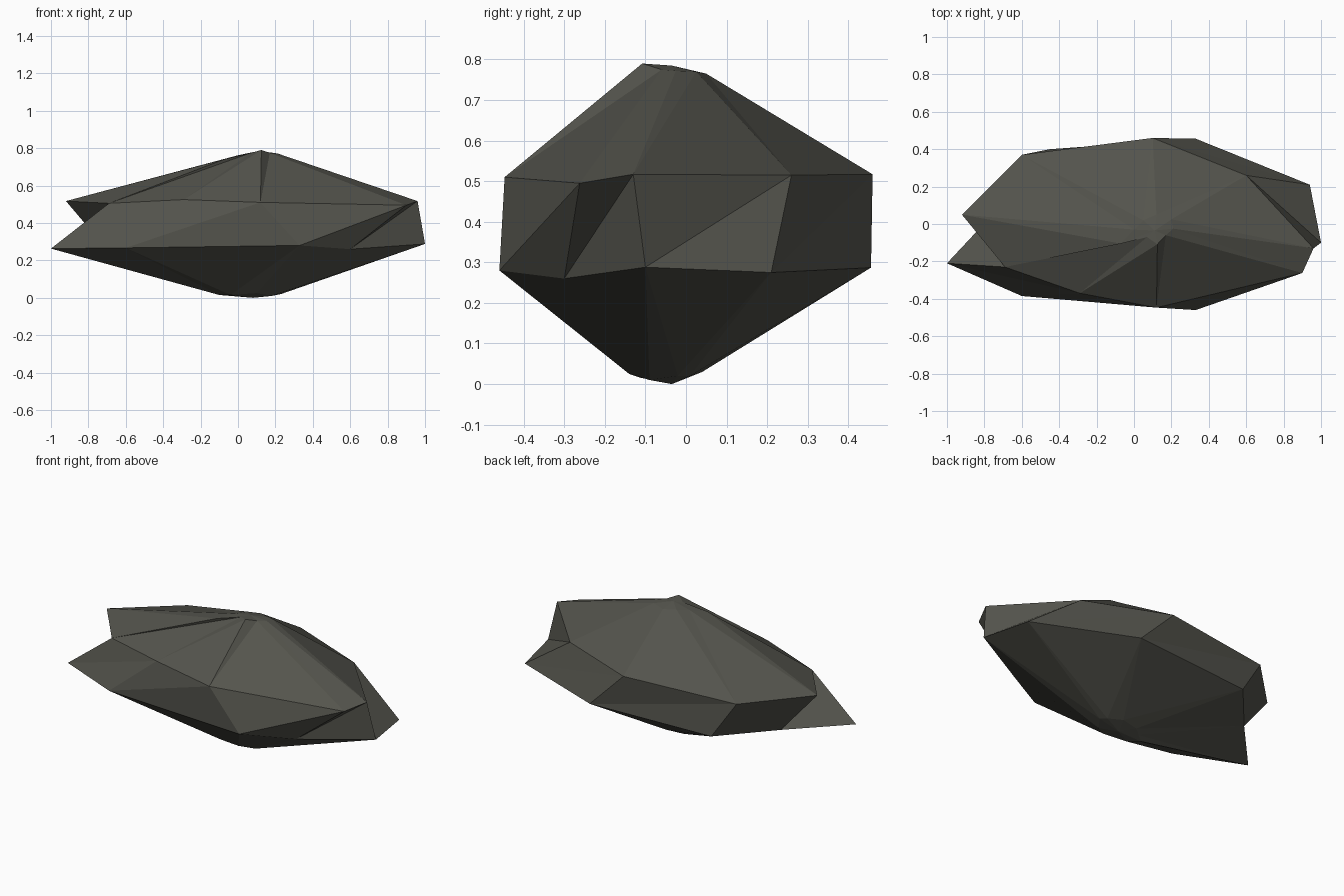
import bpy, bmesh

# stone colour
stone = bpy.data.materials.new("dark olive stone")
stone.diffuse_color = (0.088, 0.088, 0.073, 1)

# four stacked nine-point loops, bottom to top
base = [(.23, -.02, .02), (.20, .01, .02), (.11, .04, .03), (.0, .02, .025), (-.05, -.02, .02),
        (-.10, -.06, .015), (-.04, -.11, .015), (.10, -.14, .025), (.18, -.09, .01)]
lower = [(1.0, -.10, .288), (.94, .21, .275), (.33, .456, .287), (-.45, .40, .275), (-.71, .10, .27),
         (-1.0, -.21, .263), (-.60, -.385, .267), (.33, -.46, .28), (.60, -.30, .26)]
upper = [(.96, -.13, .517), (.60, .26, .515), (.10, .46, .517), (-.60, .37, .50), (-.92, .05, .517),
         (-.69, -.23, .505), (-.29, -.37, .525), (.12, -.447, .51), (.90, -.262, .495)]
crown = [(.21, -.025, .772), (.20, .025, .77), (.12, .05, .765), (.05, .02, .768), (.0, -.03, .762),
         (-.07, -.105, .742), (.07, -.07, .775), (.125, -.108, .79), (.17, -.06, .775)]

bm = bmesh.new()
rings = [[bm.verts.new(p) for p in ring] for ring in (base, lower, upper, crown)]
n = len(base)

# skin between neighbouring loops, split along the same diagonal
for a, b in zip(rings, rings[1:]):
    for i in range(n):
        j = (i + 1) % n
        bm.faces.new((a[i], a[j], b[j]))
        bm.faces.new((a[i], b[j], b[i]))

# close the underside and the peak
foot = bm.verts.new((.08, -.035, 0))
peak = bm.verts.new((.11, -.035, .785))
for i in range(n):
    j = (i + 1) % n
    bm.faces.new((foot, rings[0][j], rings[0][i]))
    bm.faces.new((peak, rings[3][i], rings[3][j]))

bmesh.ops.recalc_face_normals(bm, faces=bm.faces[:])
mesh = bpy.data.meshes.new("rock")
bm.to_mesh(mesh)
bm.free()
mesh.materials.append(stone)
bpy.context.collection.objects.link(bpy.data.objects.new("rock", mesh))
